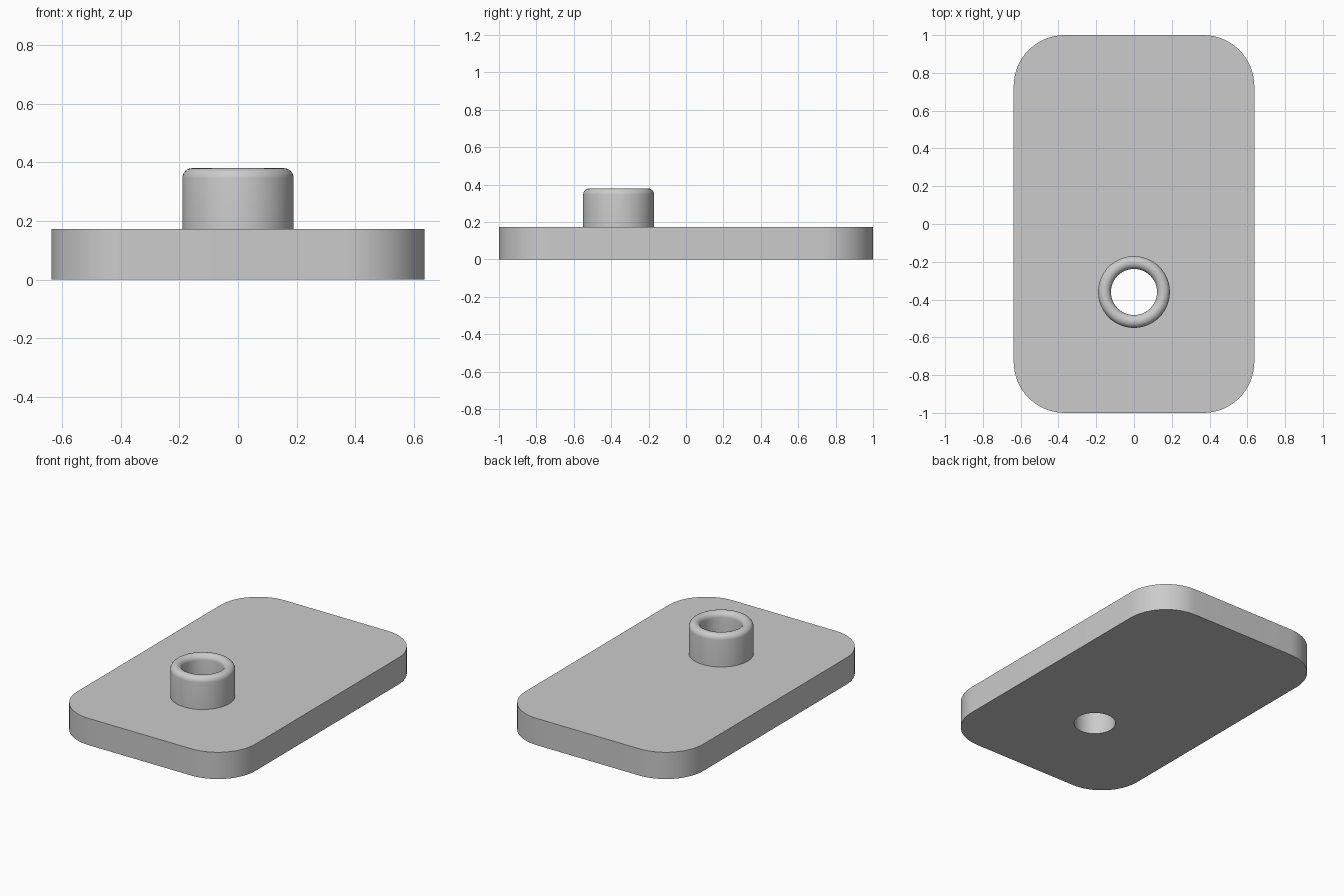
import bpy
import bmesh
from math import sin, cos, pi, radians

if "Cube" in bpy.data.objects:
    bpy.data.objects.remove(bpy.data.objects["Cube"], do_unlink=True)

# Main dimensions
HALF_X, HALF_Y, THICK, CORNER = 0.637, 1.0, 0.173, 0.27
CENTRE_Y, INNER, OUTER, TOP = -0.36, 0.122, 0.19, 0.38
SIDES = 64

grey = bpy.data.materials.new("plain grey")
grey.use_nodes = True
colour = (0.6, 0.6, 0.6, 1)
grey.diffuse_color = colour
grey.node_tree.nodes["Principled BSDF"].inputs["Base Color"].default_value = colour


def loop(bm, points, z):
    """Closed loop of vertices at height z."""
    verts = [bm.verts.new((x, y, z)) for x, y in points]
    for a, b in zip(verts, verts[1:] + verts[:1]):
        bm.edges.new((a, b))
    return verts


def wall(bm, low, high):
    """Quads between two matching loops."""
    for i in range(len(low)):
        bm.faces.new((low[i - 1], low[i], high[i], high[i - 1]))


def cap(bm, outside, hole):
    """Flat face with a hole in it."""
    edges = [bm.edges.get((v[i - 1], v[i])) for v in (outside, hole) for i in range(len(v))]
    bmesh.ops.triangle_fill(bm, edges=edges, use_beauty=True)


def circle(radius):
    angles = [2 * pi * i / SIDES for i in range(SIDES)]
    return [(radius * cos(a), CENTRE_Y + radius * sin(a)) for a in angles]


def rounded_rectangle(steps=16):
    points = []
    for quarter, (sx, sy) in enumerate([(1, 1), (-1, 1), (-1, -1), (1, -1)]):
        for i in range(steps + 1):
            a = (quarter + i / steps) * pi / 2
            points.append((sx * (HALF_X - CORNER) + CORNER * cos(a),
                           sy * (HALF_Y - CORNER) + CORNER * sin(a)))
    return points


def finish(bm, name):
    mesh = bpy.data.meshes.new(name)
    bm.to_mesh(mesh)
    bm.free()
    mesh.materials.append(grey)
    obj = bpy.data.objects.new(name, mesh)
    bpy.context.collection.objects.link(obj)
    bpy.ops.object.select_all(action="DESELECT")
    obj.select_set(True)
    bpy.context.view_layer.objects.active = obj
    bpy.ops.object.shade_smooth_by_angle(angle=radians(30))


# Rounded plate with a through hole; its top opens where the collar stands
bm = bmesh.new()
outline = rounded_rectangle()
bottom, top = loop(bm, outline, 0), loop(bm, outline, THICK)
hole_low, hole_high = loop(bm, circle(INNER), 0), loop(bm, circle(INNER), THICK)
wall(bm, bottom, top)
wall(bm, hole_high, hole_low)
cap(bm, bottom, hole_low)
cap(bm, top, loop(bm, circle(OUTER), THICK))
for face in bm.faces:
    face.normal_update()
    if abs(face.normal.z) > 0.5:
        up = face.calc_center_median().z > THICK / 2
        if (face.normal.z > 0) != up:
            face.normal_flip()
finish(bm, "base_plate")

# Collar: outer wall, fully rounded rim, inner wall
bm = bmesh.new()
rim = (OUTER - INNER) / 2
middle = INNER + rim
profile = [(OUTER, THICK)]
for i in range(13):
    a = pi * i / 12
    profile.append((middle + rim * cos(a), TOP - rim + rim * sin(a)))
profile.append((INNER, THICK))
rings = [loop(bm, circle(r), z) for r, z in profile]
for low, high in zip(rings, rings[1:]):
    wall(bm, low, high)
finish(bm, "collar")
